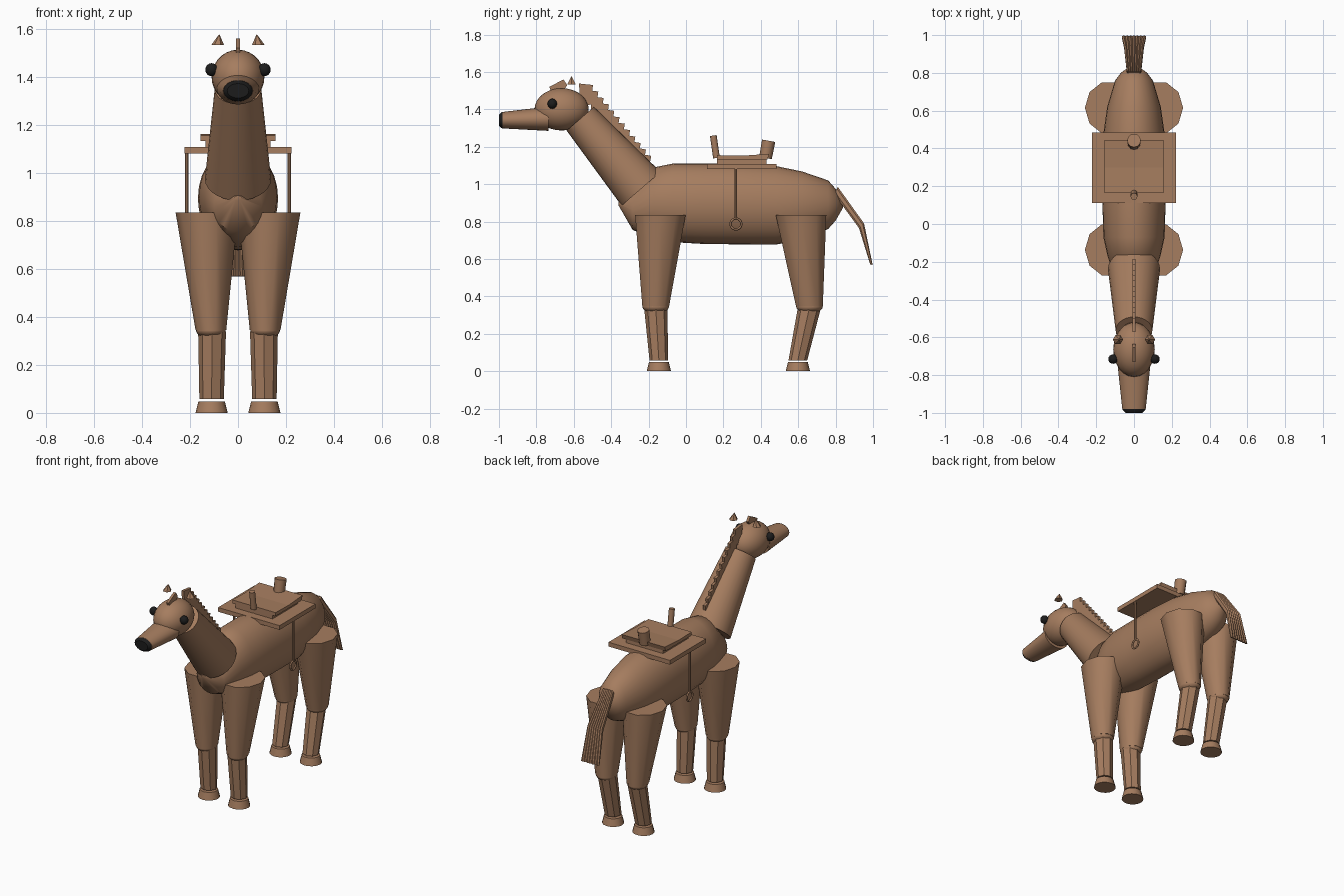
import bpy, bmesh, math
from mathutils import Vector

if "Cube" in bpy.data.objects:
    bpy.data.objects.remove(bpy.data.objects["Cube"])


def material(name, rgb):
    m = bpy.data.materials.new(name)
    m.diffuse_color = (*rgb, 1)
    m.use_nodes = True
    m.node_tree.nodes["Principled BSDF"].inputs["Base Color"].default_value = m.diffuse_color
    return m


BROWN = material("warm brown", (0.38, 0.205, 0.115))
BLACK = material("near black", (0.012, 0.012, 0.012))


def finish(name, bm, mat, smooth=40):
    bmesh.ops.recalc_face_normals(bm, faces=bm.faces)
    me = bpy.data.meshes.new(name)
    bm.to_mesh(me)
    bm.free()
    me.materials.append(mat)
    ob = bpy.data.objects.new(name, me)
    bpy.context.collection.objects.link(ob)
    if smooth:
        bpy.ops.object.select_all(action='DESELECT')
        ob.select_set(True)
        bpy.context.view_layer.objects.active = ob
        bpy.ops.object.shade_smooth_by_angle(angle=math.radians(smooth))
    return ob


def loft(name, rings, sides=24, mat=BROWN, smooth=40, turn=0.0):
    """Skin a list of elliptical rings, each (centre, half axis u, half axis v)."""
    bm = bmesh.new()
    loops = []
    for c, u, v in rings:
        c, u, v = Vector(c), Vector(u), Vector(v)
        loops.append([bm.verts.new(c + u * math.cos(a) + v * math.sin(a))
                      for a in (turn + 2 * math.pi * i / sides for i in range(sides))])
    for a, b in zip(loops, loops[1:]):
        for i in range(sides):
            j = (i + 1) % sides
            bm.faces.new((a[i], a[j], b[j], b[i]))
    bm.faces.new(loops[0])
    bm.faces.new(loops[-1])
    return finish(name, bm, mat, smooth)


def tube(name, p0, p1, r0, r1, sides=24, smooth=40):
    """Tapered cylinder between two points."""
    d = (Vector(p1) - Vector(p0)).normalized()
    u = Vector((1, 0, 0)) if abs(d.x) < 0.9 else Vector((0, 1, 0))
    v = d.cross(u).normalized()
    return loft(name, [(p0, u * r0, v * r0), (p1, u * r1, v * r1)], sides, BROWN, smooth)


def upright(name, rows, sides, smooth=40):
    """Loft of horizontal rings (x, y, z, rx, ry)."""
    return loft(name, [((x, y, z), (rx, 0, 0), (0, ry, 0)) for x, y, z, rx, ry in rows],
                sides, BROWN, smooth)


def lengthwise(name, rows, sides=28, mat=BROWN, smooth=40):
    """Loft of rings along y (y, z, rx, rz)."""
    return loft(name, [((0, y, z), (rx, 0, 0), (0, 0, rz)) for y, z, rx, rz in rows],
                sides, mat, smooth)


def ball(name, centre, size, mat=BROWN):
    bm = bmesh.new()
    bmesh.ops.create_uvsphere(bm, u_segments=24, v_segments=14, radius=1)
    for v in bm.verts:
        v.co = Vector(a * s + c for a, s, c in zip(v.co, size, centre))
    return finish(name, bm, mat)


def slab(name, outline, x0, x1):
    """Side profile (y, z) extruded between x0 and x1."""
    bm = bmesh.new()
    a = [bm.verts.new((x0, y, z)) for y, z in outline]
    b = [bm.verts.new((x1, y, z)) for y, z in outline]
    bm.faces.new(a)
    bm.faces.new(b)
    for i in range(len(a)):
        j = (i + 1) % len(a)
        bm.faces.new((a[i], a[j], b[j], b[i]))
    return finish(name, bm, BROWN, 0)


# Barrel body
lengthwise("body", [
    (-0.36, 0.895, 0.015, 0.01), (-0.285, 0.86, 0.10, 0.105), (-0.17, 0.90, 0.14, 0.19),
    (-0.07, 0.90, 0.162, 0.21), (0.1, 0.895, 0.167, 0.215), (0.3, 0.893, 0.167, 0.215),
    (0.48, 0.887, 0.162, 0.21), (0.62, 0.885, 0.142, 0.183), (0.76, 0.89, 0.10, 0.13),
    (0.80, 0.89, 0.07, 0.085), (0.84, 0.89, 0.015, 0.015)])

# Neck, head and muzzle
tube("neck", (0, -0.565, 1.35), (0, -0.24, 0.975), 0.097, 0.138, 28)
ball("head", (0, -0.665, 1.40), (0.11, 0.145, 0.113))
lengthwise("muzzle", [(-0.735, 1.35, 0.088, 0.065), (-0.98, 1.342, 0.062, 0.044)])
lengthwise("nose", [(-0.97, 1.342, 0.062, 0.045), (-0.985, 1.342, 0.06, 0.043),
                    (-1.0, 1.342, 0.045, 0.03)], 24, BLACK)

for s in (-1, 1):
    side = "left" if s < 0 else "right"
    ball(f"eye_{side}", (s * 0.11, -0.715, 1.43), (0.026, 0.025, 0.027), BLACK)
    upright(f"ear_{side}", [(s * 0.085, -0.612, 1.532, 0.027, 0.027),
                            (s * 0.078, -0.612, 1.577, 0.001, 0.001)], 6, 0)

# Forelock and stepped mane
slab("forelock", [(-0.73, 1.52), (-0.655, 1.56), (-0.635, 1.53), (-0.66, 1.49), (-0.72, 1.49)],
     -0.008, 0.008)
STEPS = 12
for i in range(STEPS):
    t = i / (STEPS - 1)
    y, z = -0.535 + 0.325 * t, 1.50 - 0.365 * t
    h = 0.038 - 0.014 * t
    slab(f"mane_tuft_{i + 1}", [(y - 0.032, z - 0.05), (y - 0.037 + 0.02 * t, z + h),
                                (y + h, z + h - 0.008), (y + h - 0.008, z - 0.028)],
         -0.009, 0.009)

# Legs: (name, thigh top y, knee y, ankle y)
for pos, yt, yk, ya in (("front", -0.137, -0.162, -0.145), ("hind", 0.615, 0.66, 0.598)):
    for s in (-1, 1):
        tag = f"{pos}_{'left' if s < 0 else 'right'}"
        upright(f"thigh_{tag}", [(s * 0.13, yt, 0.835, 0.13, 0.142),
                                 (s * 0.113, yk, 0.345, 0.064, 0.075)], 10)
        ball(f"knee_{tag}", (s * 0.113, yk, 0.345), (0.062, 0.071, 0.035))
        upright(f"shin_{tag}", [(s * 0.108, yk, 0.34, 0.058, 0.062),
                                (s * 0.11, ya, 0.058, 0.051, 0.05)], 8, 0)
        upright(f"hoof_{tag}", [(s * 0.11, ya, 0.0, 0.067, 0.065),
                                (s * 0.11, ya, 0.048, 0.055, 0.053)], 16)

# Saddle blanket, pad and seat
slab("saddle_blanket", [(0.112, 1.08), (0.485, 1.08), (0.485, 1.108), (0.112, 1.108)],
     -0.223, 0.223)
slab("saddle_pad", [(0.165, 1.108), (0.43, 1.108), (0.43, 1.132), (0.165, 1.132)],
     -0.135, 0.135)
slab("saddle_seat", [(0.165, 1.132), (0.435, 1.132), (0.445, 1.162), (0.30, 1.152), (0.165, 1.155)],
     -0.157, 0.157)
tube("saddle_horn", (0, 0.163, 1.14), (0, 0.146, 1.26), 0.018, 0.018, 12)
tube("saddle_cantle", (0, 0.425, 1.14), (0, 0.442, 1.232), 0.034, 0.036, 12)

# Stirrup straps and rings
for s in (-1, 1):
    side = "left" if s < 0 else "right"
    tube(f"stirrup_strap_{side}", (s * 0.213, 0.267, 0.815), (s * 0.213, 0.267, 1.085), 0.007, 0.007, 8)
    bpy.ops.mesh.primitive_torus_add(location=(s * 0.213, 0.267, 0.787), rotation=(0, math.pi / 2, 0),
                                     major_radius=0.029, minor_radius=0.006,
                                     major_segments=20, minor_segments=6)
    ring = bpy.context.object
    ring.name = f"stirrup_ring_{side}"
    ring.data.materials.append(BROWN)
    bpy.ops.object.shade_smooth_by_angle(angle=math.radians(65))

# Tail: side-by-side strands that fan out toward the tip
STRANDS = 7
OUTER = [(0.812, 0.985), (0.952, 0.79), (0.998, 0.568)]
INNER = [(0.79, 0.95), (0.925, 0.765), (0.985, 0.57)]
for i in range(STRANDS):
    f = (i - (STRANDS - 1) / 2) / (STRANDS / 2)
    rings = []
    for (yo, zo), (yi, zi), half in zip(OUTER, INNER, (0.037, 0.052, 0.064)):
        rings.append(((f * half, (yo + yi) / 2, (zo + zi) / 2), (half / STRANDS * 1.25, 0, 0),
                      (0, (yo - yi) / 2, (zo - zi) / 2)))
    loft(f"tail_strand_{i + 1}", rings, 6, BROWN, 0, math.pi / 6)
